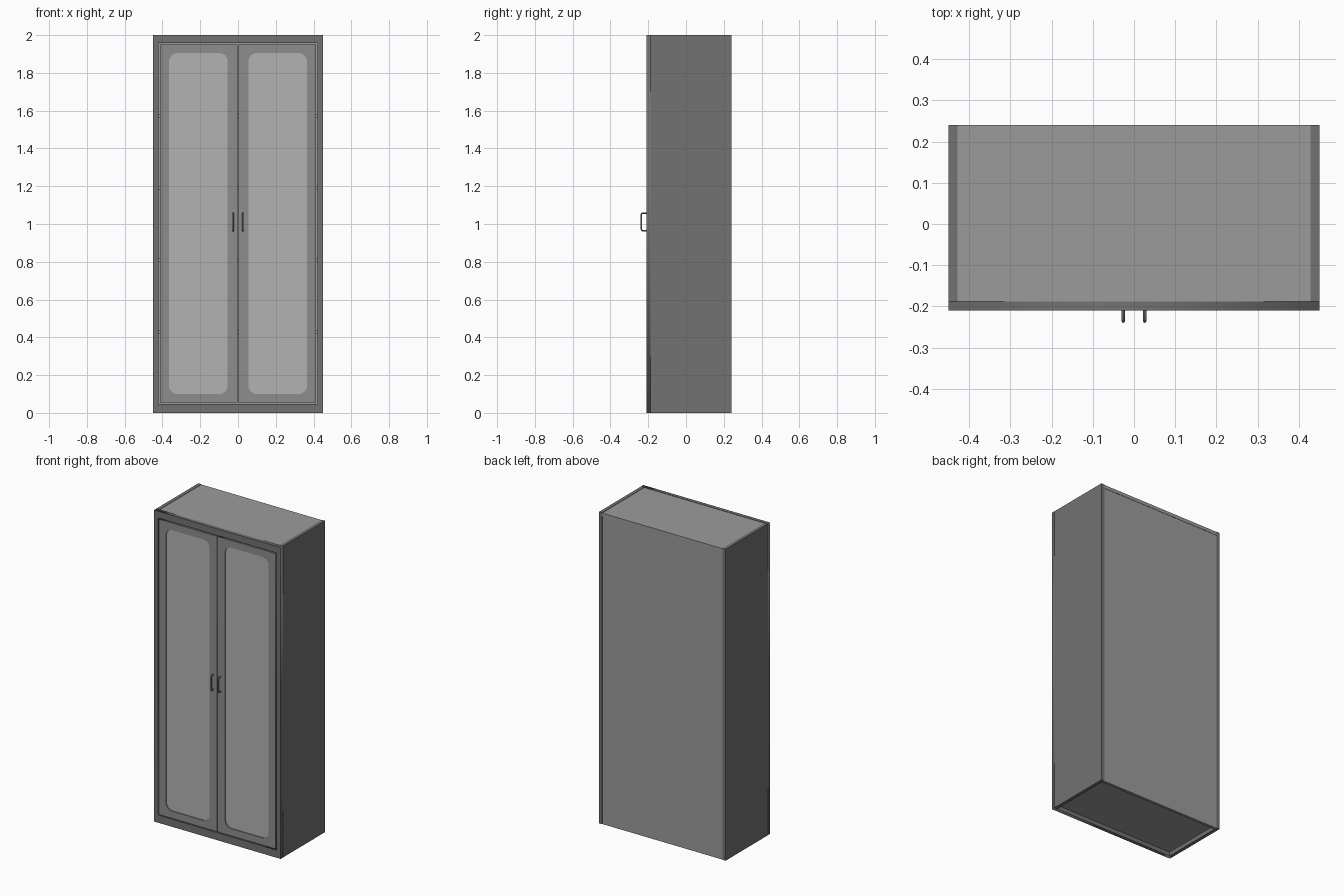
import bpy, bmesh, math

if "Cube" in bpy.data.objects:
    bpy.data.objects.remove(bpy.data.objects["Cube"])

def material(name, v):
    m = bpy.data.materials.new(name)
    m.diffuse_color = (v, v, v, 1)
    m.use_nodes = True
    m.node_tree.nodes["Principled BSDF"].inputs["Base Color"].default_value = m.diffuse_color
    return m

dark = material("dark_grey", 0.17)
mid = material("mid_grey", 0.27)
light = material("light_grey", 0.33)
pale = material("pale_grey", 0.45)

def box(name, x0, x1, y0, y1, z0, z1, mat):
    bpy.ops.mesh.primitive_cube_add(size=1, location=((x0+x1)/2, (y0+y1)/2, (z0+z1)/2))
    o = bpy.context.object
    o.name = name
    o.scale = (x1-x0, y1-y0, z1-z0)
    bpy.ops.object.transform_apply(location=False, rotation=False, scale=True)
    o.data.materials.append(mat)
    return o

def rounded_rect(x0, x1, z0, z1, r, n=8):
    pts = []
    for cx, cz, a in ((x1-r, z1-r, 0), (x0+r, z1-r, 90), (x0+r, z0+r, 180), (x1-r, z0+r, 270)):
        for i in range(n+1):
            t = math.radians(a + 90*i/n)
            pts.append((cx + r*math.cos(t), cz + r*math.sin(t)))
    return pts

def plate(name, loops, y0, y1, mat):
    # 2D curve fill (first loop outer, others holes), extruded along y
    c = bpy.data.curves.new(name, 'CURVE')
    c.dimensions = '2D'
    c.fill_mode = 'BOTH'
    c.extrude = (y1-y0)/2
    for pts in loops:
        s = c.splines.new('POLY')
        s.points.add(len(pts)-1)
        for p, (x, z) in zip(s.points, pts):
            p.co = (x, z, 0, 1)
        s.use_cyclic_u = True
    o = bpy.data.objects.new(name, c)
    bpy.context.collection.objects.link(o)
    o.rotation_euler = (math.pi/2, 0, 0)
    o.location.y = (y0+y1)/2
    c.materials.append(mat)
    return o

def rect(x0, x1, z0, z1):
    return [(x0, z0), (x1, z0), (x1, z1), (x0, z1)]

F, B = -0.21, 0.24

# Carcass: front face frame, sides, top, bottom and back
plate("face_frame", [rect(-.45, .45, 0, 2), rect(-.42, .42, .048, 1.957)], F, F+.022, dark)
for s, side in ((-1, "left"), (1, "right")):
    xs = sorted((s*.45, s*.428))
    box(side+"_side", *xs, F+.022, B, 0, 2, dark)
box("top_panel", -.428, .428, F+.022, B, 1.976, 1.998, light)
box("bottom_panel", -.428, .428, F+.022, B-.02, .026, .048, light)
box("back_panel", -.428, .428, B-.02, B-.002, 0, 1.976, light)

# Inner shelves
for i in range(1, 5):
    z = .05 + .38*i
    box(f"shelf_{i}", -.428, .428, F+.03, B-.02, z-.01, z+.01, light)

# Doors with rounded panes and bent-rod handles
for s, side in ((-1, "left"), (1, "right")):
    xs = sorted((s*.003, s*.414))
    ps = sorted((s*.055, s*.365))
    hole = rounded_rect(*ps, .10, 1.905, .045)
    plate(side+"_door", [rect(*xs, .054, 1.951), hole], F, F+.022, mid)
    plate(side+"_pane", [hole], F+.006, F+.012, pale)

    c = bpy.data.curves.new(side+"_handle", 'CURVE')
    c.dimensions = '3D'
    c.bevel_depth = .004
    c.bevel_resolution = 2
    c.use_fill_caps = True
    path = [(F+.002, .964)]
    for cz, a in ((.972, 270), (1.05, 180)):
        for i in range(5):
            t = math.radians(a - 90*i/4)
            path.append((F-.018 + .008*math.cos(t), cz + .008*math.sin(t)))
    path.append((F+.002, 1.058))
    sp = c.splines.new('POLY')
    sp.points.add(len(path)-1)
    for p, (y, z) in zip(sp.points, path):
        p.co = (s*.026, y, z, 1)
    o = bpy.data.objects.new(side+"_handle", c)
    bpy.context.collection.objects.link(o)
    c.materials.append(mid)

# Turn the curve parts into meshes
for o in list(bpy.data.objects):
    if o.type == 'CURVE':
        bpy.ops.object.select_all(action='DESELECT')
        o.select_set(True)
        bpy.context.view_layer.objects.active = o
        bpy.ops.object.convert(target='MESH')
        if "handle" in o.name:
            bpy.ops.object.shade_smooth_by_angle()
